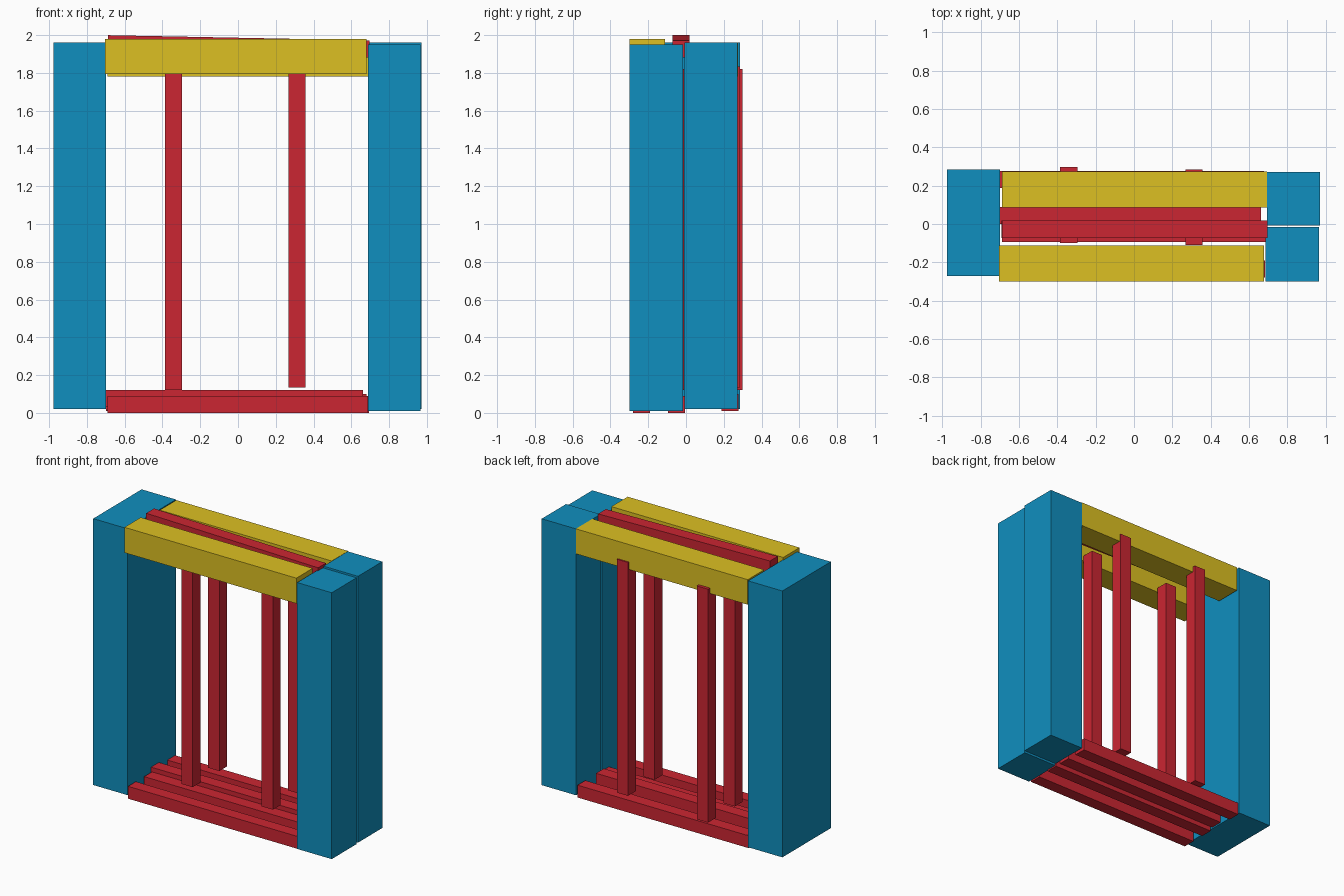
import bpy

if "Cube" in bpy.data.objects:
    bpy.data.objects.remove(bpy.data.objects["Cube"])


def material(name, rgb):
    m = bpy.data.materials.new(name)
    m.diffuse_color = (*rgb, 1)
    m.use_nodes = True
    m.node_tree.nodes["Principled BSDF"].inputs["Base Color"].default_value = m.diffuse_color
    return m


BLUE = material("blue", (0.005, 0.275, 0.52))
RED = material("red", (0.60, 0.019, 0.032))
YELLOW = material("yellow", (0.72, 0.53, 0.016))


def box(name, mat, x, y, z, tilt=0.0):
    """Box from (min, max) ranges, optionally tilted about y."""
    bpy.ops.mesh.primitive_cube_add(size=1)
    ob = bpy.context.object
    ob.name = name
    ob.location = [(a + b) / 2 for a, b in (x, y, z)]
    ob.scale = [b - a for a, b in (x, y, z)]
    ob.rotation_euler.y = tilt
    ob.data.materials.append(mat)
    return ob


# Side posts: one wide on the left, two narrow on the right
box("left_post", BLUE, (-0.976, -0.70), (-0.272, 0.285), (0.02, 1.96))
box("right_front_post", BLUE, (0.687, 0.965), (-0.30, -0.015), (0.01, 1.95))
box("right_back_post", BLUE, (0.695, 0.972), (-0.008, 0.272), (0.02, 1.96))

# Top beams
box("front_top_beam", YELLOW, (-0.705, 0.68), (-0.30, -0.112), (1.795, 1.98))
box("back_top_beam", YELLOW, (-0.69, 0.695), (0.085, 0.275), (1.78, 1.962))

# Slightly sloping bar between the top beams
box("top_bar", RED, (-0.69, 0.695), (-0.072, 0.018), (1.896, 1.986), tilt=0.0196)

# Floor bars: x start, x end, y start, z start
W = 0.09
for i, (x0, x1, y0, z0) in enumerate([
        (-0.69, 0.685, -0.28, 0.0),
        (-0.69, 0.693, -0.095, 0.0),
        (-0.70, 0.662, 0.0, 0.03),
        (-0.70, 0.68, 0.187, 0.01)]):
    box(f"floor_bar_{i + 1}", RED, (x0, x1), (y0, y0 + W), (z0, z0 + W))

# Upright bars: x start, y start, z start
for i, (x0, y0, z0) in enumerate([
        (-0.386, -0.10, 0.12), (0.268, -0.11, 0.135),
        (-0.386, 0.208, 0.12), (0.268, 0.195, 0.135)]):
    box(f"upright_bar_{i + 1}", RED, (x0, x0 + W), (y0, y0 + W), (z0, z0 + 1.70))
